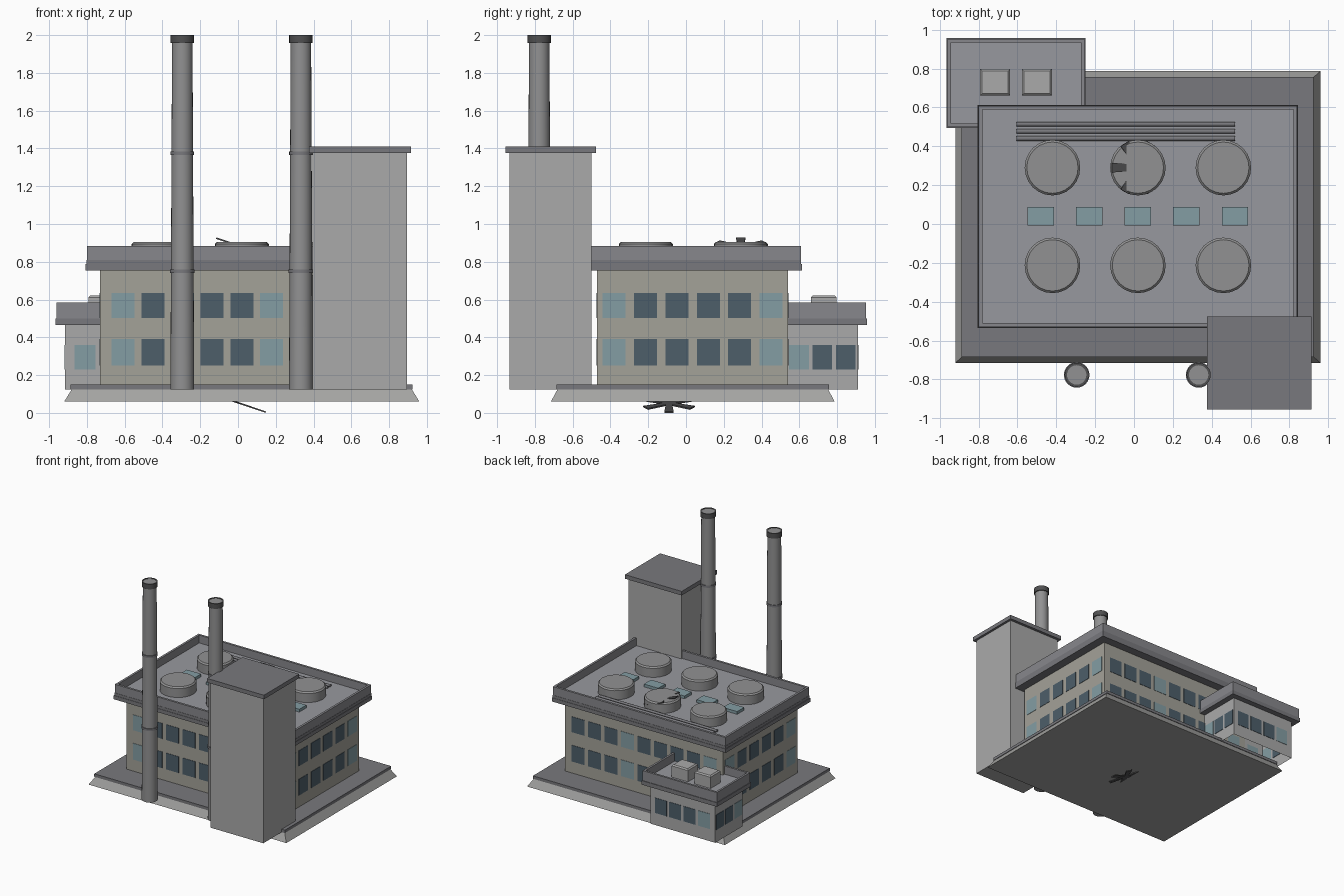
import bpy, bmesh, math
from mathutils import Matrix

if "Cube" in bpy.data.objects:
    bpy.data.objects.remove(bpy.data.objects["Cube"])


def mat(name, r, g, b):
    m = bpy.data.materials.new(name)
    m.diffuse_color = (r, g, b, 1)
    m.use_nodes = True
    m.node_tree.nodes["Principled BSDF"].inputs["Base Color"].default_value = m.diffuse_color
    return m


WALL = mat("warm_wall", 0.37, 0.36, 0.315)
CONCRETE = mat("concrete", 0.40, 0.40, 0.40)
PLINTH = mat("plinth_concrete", 0.37, 0.37, 0.36)
TRIM = mat("dark_trim", 0.19, 0.19, 0.205)
PARAPET = mat("parapet_grey", 0.245, 0.245, 0.262)
DECK = mat("roof_deck", 0.312, 0.317, 0.342)
STEEL = mat("steel", 0.285, 0.285, 0.288)
DARK = mat("dark_metal", 0.08, 0.08, 0.082)
GLASS = mat("light_glass", 0.23, 0.337, 0.371)
GLASS_DARK = mat("dark_glass", 0.074, 0.112, 0.144)


def finish(bm, name, *mats):
    bmesh.ops.recalc_face_normals(bm, faces=bm.faces[:])
    me = bpy.data.meshes.new(name)
    bm.to_mesh(me)
    bm.free()
    for m in mats:
        me.materials.append(m)
    ob = bpy.data.objects.new(name, me)
    bpy.context.collection.objects.link(ob)
    return ob


def box_bm(x, y, z):
    bm = bmesh.new()
    bmesh.ops.create_cube(bm, size=1)
    for v in bm.verts:
        v.co = [r[0] if c < 0 else r[1] for c, r in zip(v.co, (x, y, z))]
    bm.normal_update()
    return bm


def top_face(bm):
    return max(bm.faces, key=lambda f: f.calc_center_median().z)


def box(name, x, y, z, m):
    return finish(box_bm(x, y, z), name, m)


def tray(name, x, y, z, rim, depth):
    """Roof block with a raised rim around a sunken deck."""
    bm = box_bm(x, y, z)
    top = top_face(bm)
    bmesh.ops.inset_region(bm, faces=[top], thickness=rim)
    deck = bmesh.ops.extrude_discrete_faces(bm, faces=[top])["faces"][0]
    deck.material_index = 1
    bmesh.ops.translate(bm, verts=deck.verts[:], vec=(0, 0, -depth))
    return finish(bm, name, PARAPET, DECK)


def lathe(name, profile, loc, m, n=24):
    """Stack of (radius, z) rings, capped at both ends."""
    bm = bmesh.new()
    rings = [[bm.verts.new((r * math.cos(2 * math.pi * i / n),
                            r * math.sin(2 * math.pi * i / n), z))
              for i in range(n)] for r, z in profile]
    for a, b in zip(rings, rings[1:]):
        for i in range(n):
            j = (i + 1) % n
            bm.faces.new((a[i], a[j], b[j], b[i]))
    bm.faces.new(rings[0][::-1])
    bm.faces.new(rings[-1])
    ob = finish(bm, name, m)
    ob.location = loc
    bpy.context.view_layer.objects.active = ob
    bpy.ops.object.select_all(action='DESELECT')
    ob.select_set(True)
    bpy.ops.object.shade_smooth_by_angle(angle=math.radians(30))
    return ob


def windows(name, axis, wall, centres, w, z):
    """Row of panes in a wall; every fifth one is lighter."""
    for i, c in enumerate(centres):
        along, across = (c - w / 2, c + w / 2), (wall - 0.003, wall + 0.003)
        x, y = (along, across) if axis == 'x' else (across, along)
        box(f"{name}_{i}", x, y, z, GLASS if i % 5 == 0 else GLASS_DARK)


def fan(name, loc):
    """Tilted six-bladed fan."""
    bm = bmesh.new()
    for k in range(6):
        rot = Matrix.Rotation(k * math.pi / 3, 4, 'Z')
        blade = [bm.verts.new(p) for p in ((0, -0.015, -0.004), (0.143, -0.025, -0.004),
                                           (0.143, 0.025, -0.004), (0, 0.015, -0.004))]
        face = bm.faces.new(blade)
        ext = bmesh.ops.extrude_face_region(bm, geom=[face])["geom"]
        upper = [g for g in ext if isinstance(g, bmesh.types.BMVert)]
        bmesh.ops.translate(bm, verts=upper, vec=(0, 0, 0.008))
        bmesh.ops.transform(bm, matrix=rot, verts=blade + upper)
    ob = finish(bm, name, DARK)
    ob.location = loc
    ob.rotation_euler.y = math.radians(18.5)


# Sloped plinth and slab
bm = box_bm((-0.92, 0.96), (-0.715, 0.787), (0.06, 0.125))
for v in top_face(bm).verts:
    v.co.x -= math.copysign(0.04, v.co.x)
    v.co.y -= math.copysign(0.035, v.co.y)
finish(bm, "plinth", PLINTH)
box("ground_slab", (-0.887, 0.925), (-0.685, 0.757), (0.125, 0.15), TRIM)

# Main hall
box("main_walls", (-0.73, 0.77), (-0.47, 0.54), (0.15, 0.757), WALL)
box("main_cornice", (-0.807, 0.845), (-0.535, 0.613), (0.755, 0.787), TRIM)
box("main_roof_band", (-0.802, 0.842), (-0.532, 0.61), (0.787, 0.81), TRIM)
tray("main_roof", (-0.80, 0.84), (-0.53, 0.608), (0.79, 0.883), 0.027, 0.067)
for level, z in (("lower", (0.25, 0.39)), ("upper", (0.502, 0.635))):
    xs = [0.02 + 0.157 * k for k in range(-4, 5)]
    ys = [0.035 + 0.166 * (k - 2.5) for k in range(6)]
    windows(f"{level}_front_window", 'x', -0.47, xs, 0.122, z)
    windows(f"{level}_back_window", 'x', 0.54, xs, 0.122, z)
    windows(f"{level}_left_window", 'y', -0.73, ys, 0.122, z)
    windows(f"{level}_right_window", 'y', 0.77, ys, 0.122, z)

# Roof vents, skylights and pipes
for i, x in enumerate((-0.42, 0.02, 0.46)):
    for j, y in enumerate((-0.213, 0.29)):
        lathe(f"roof_vent_{i}_{j}", [(0.143, 0.81), (0.143, 0.893), (0.132, 0.904)],
              (x, y, 0), STEEL)
for i in range(5):
    x = 0.02 + 0.25 * (i - 2)
    box(f"skylight_{i}", (x - 0.068, x + 0.068), (-0.008, 0.088), (0.81, 0.84), GLASS)
for i, y in enumerate((0.44, 0.477, 0.514)):
    pipe = lathe(f"roof_pipe_{i}", [(0.012, -0.5625), (0.012, 0.5625)],
                 (-0.043, y, 0.823), TRIM, 12)
    pipe.rotation_euler.y = math.pi / 2

# Fans showing through a roof vent and under the plinth
fan("roof_fan", (0.02, 0.29, 0.88))
fan("under_fan", (0.012, -0.09, 0.0495))

# Annex at the back left, open underneath
bm = box_bm((-0.915, -0.30), (0.54, 0.91), (0.125, 0.467))
low = min(bm.faces, key=lambda f: f.calc_center_median().z)
bmesh.ops.delete(bm, geom=[low], context='FACES_ONLY')
finish(bm, "annex_walls", CONCRETE)
box("annex_cornice", (-0.965, -0.25), (0.495, 0.958), (0.465, 0.50), TRIM)
tray("annex_roof", (-0.96, -0.255), (0.50, 0.953), (0.50, 0.585), 0.025, 0.07)
az = (0.23, 0.36)
axs = [-0.81 + 0.137 * k for k in range(4)]
ays = [0.598 + 0.124 * k for k in range(3)]
windows("annex_front_window", 'x', 0.54, axs[:1], 0.112, az)
windows("annex_back_window", 'x', 0.91, axs, 0.112, az)
windows("annex_left_window", 'y', -0.915, ays, 0.104, az)
windows("annex_right_window", 'y', -0.30, ays, 0.104, az)
for i, x in enumerate((-0.715, -0.50)):
    bm = box_bm((x - 0.077, x + 0.077), (0.662, 0.798), (0.515, 0.622))
    bmesh.ops.bevel(bm, geom=top_face(bm).edges[:], offset=0.01, segments=1, affect='EDGES')
    finish(bm, f"annex_roof_unit_{i}", CONCRETE)

# Tall tower at the front right
box("tower", (0.395, 0.895), (-0.935, -0.50), (0.125, 1.377), CONCRETE)
box("tower_cap", (0.375, 0.915), (-0.955, -0.477), (1.375, 1.41), TRIM)

# Chimneys with bands and caps
for i, x in enumerate((-0.295, 0.333)):
    loc = (x, -0.777, 0)
    lathe(f"chimney_{i}", [(0.063, 0.125), (0.054, 1.997)], loc, STEEL)
    for j, (z, r) in enumerate(((0.75, 0.066), (1.375, 0.062))):
        lathe(f"chimney_band_{i}_{j}", [(r, z - 0.009), (r, z + 0.009)], loc, TRIM)
    lathe(f"chimney_cap_{i}", [(0.062, 1.957), (0.062, 2.0), (0.05, 2.0), (0.05, 1.98)], loc, DARK)
